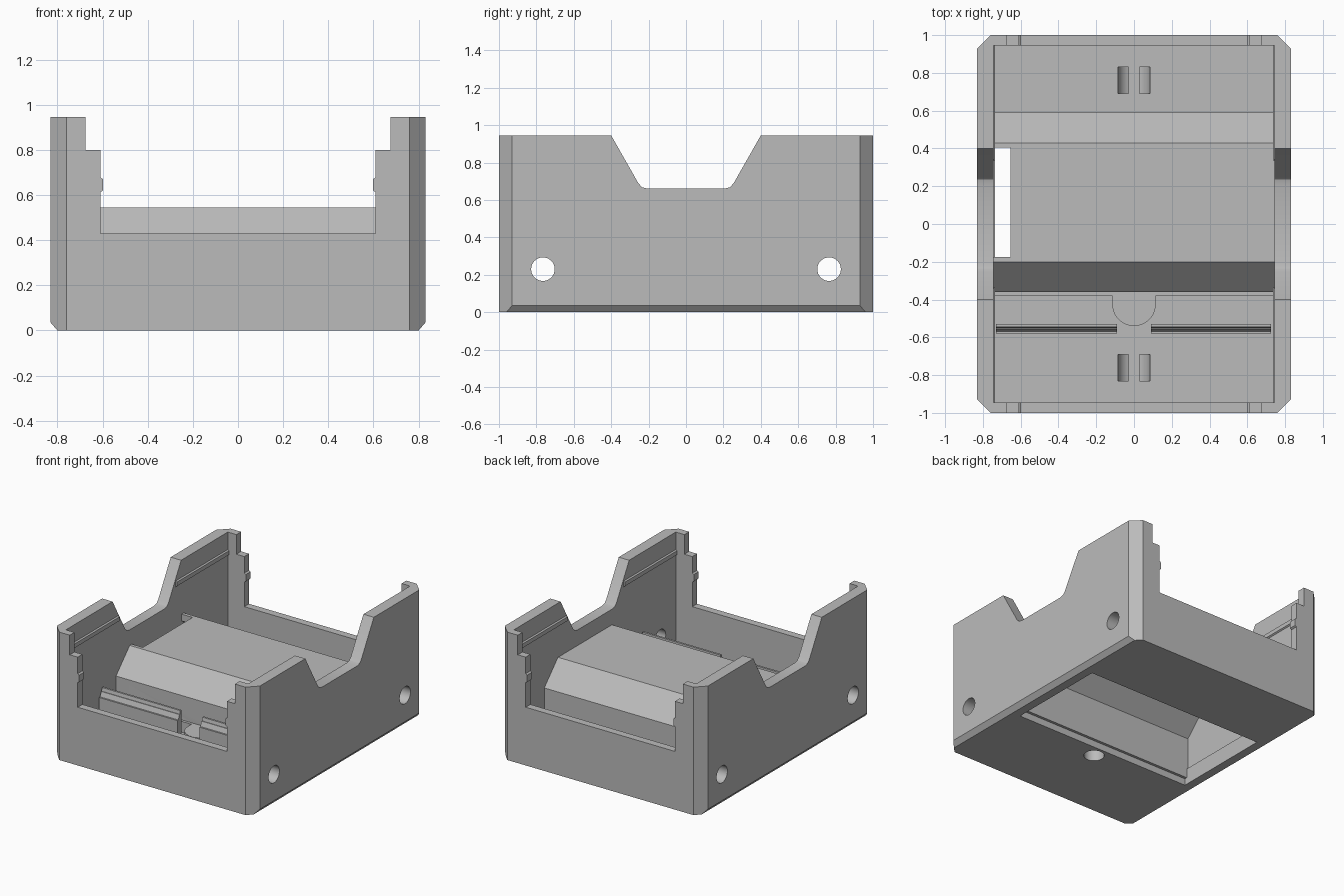
import bpy, bmesh, math
from mathutils import Vector

if "Cube" in bpy.data.objects:
    bpy.data.objects.remove(bpy.data.objects["Cube"])

grey = bpy.data.materials.new("matte grey")
grey.diffuse_color = (0.5, 0.5, 0.5, 1)
grey.use_nodes = True
grey.node_tree.nodes["Principled BSDF"].inputs["Base Color"].default_value = grey.diffuse_color

FLOOR, TOP = 0.12, 0.945


def finish(name, bm):
    bmesh.ops.recalc_face_normals(bm, faces=bm.faces)
    me = bpy.data.meshes.new(name)
    bm.to_mesh(me)
    bm.free()
    me.materials.append(grey)
    ob = bpy.data.objects.new(name, me)
    bpy.context.collection.objects.link(ob)
    return ob


def loft(name, rings):
    """Closed solid through matching rings of points."""
    bm = bmesh.new()
    vs = [[bm.verts.new(p) for p in r] for r in rings]
    n = len(vs[0])
    for a, b in zip(vs, vs[1:]):
        for i in range(n):
            j = (i + 1) % n
            bm.faces.new((a[i], a[j], b[j], b[i]))
    bm.faces.new(vs[0])
    bm.faces.new(vs[-1])
    return finish(name, bm)


def prism(name, pts, axis, lo, hi):
    """Extrude a 2D profile along one axis (other axes in x, y, z order)."""
    def at(p, t):
        q = list(p)
        q.insert("xyz".index(axis), t)
        return Vector(q)
    return loft(name, [[at(p, t) for p in pts] for t in (lo, hi)])


def box(name, x0, x1, y0, y1, z0, z1):
    return prism(name, [(x0, y0), (x1, y0), (x1, y1), (x0, y1)], "z", z0, z1)


def circle(cx, cy, r, n=32, a0=0.0, a1=2 * math.pi, closed=True):
    d = n if closed else n - 1
    return [(cx + r * math.cos(a0 + (a1 - a0) * i / d),
             cy + r * math.sin(a0 + (a1 - a0) * i / d)) for i in range(n)]


def cut(ob, cutter):
    m = ob.modifiers.new("cut", "BOOLEAN")
    m.operation = "DIFFERENCE"
    m.solver = "EXACT"
    m.object = cutter
    bpy.context.view_layer.objects.active = ob
    bpy.ops.object.modifier_apply(modifier=m.name)
    bpy.data.objects.remove(cutter, do_unlink=True)


# outer case: chamfered corners, lower side edges bevelled
def outline(x, y, z):
    return [(.76, -1, z), (x, -y, z), (x, y, z), (.76, 1, z),
            (-.76, 1, z), (-x, y, z), (-x, -y, z), (-.76, -1, z)]


case = loft("case", [outline(.80, .96, 0), outline(.83, .93, .035), outline(.83, .93, TOP)])
cut(case, box("interior", -.745, .745, -.945, .945, FLOOR, 1.3))

# stepped openings in the front and back walls
half = [(.61, .43), (.61, .80), (.675, .80), (.675, 1.3)]
cut(case, prism("end_opening", half + [(-x, z) for x, z in reversed(half)], "y", -1.2, 1.2))

# rounded dips in the side walls
half = [(.205, .66), (.235, .668), (.255, .69), (.40, TOP), (.40, 1.3)]
cut(case, prism("side_dip", half + [(-y, z) for y, z in reversed(half)], "x", -1.2, 1.2))

# screw holes through both side walls
for y in (-.765, .765):
    cut(case, prism("screw_hole", circle(y, .23, .063), "x", -1.2, 1.2))

# rail channel through the floor
cut(case, box("rail_channel", -.735, .735, -.335, .43, -.1, .3))

# curved cable tie tunnels in the floor
for y in (-.76, .76):
    arc = (circle(0, FLOOR, .085, 13, math.pi, 2 * math.pi, False)
           + circle(0, FLOOR, .03, 13, 2 * math.pi, math.pi, False))
    # raise both ends a little above the floor so the tunnel opens cleanly
    arc = [(-.085, .2)] + arc[:13] + [(.085, .2), (.03, .2)] + arc[13:] + [(-.03, .2)]
    cut(case, prism("tie_tunnel", arc, "y", y - .07, y + .07))

# hollow rail cover with sloped shoulders
cover = prism("rail_cover", [
    (-.36, .05), (-.36, .38), (-.20, .545), (.43, .545), (.59, .38), (.59, .05),
    (.54, .05), (.54, .36), (.41, .495), (-.18, .495), (-.315, .36), (-.315, .05)],
    "x", -.75, .75)
cut(cover, box("cover_window", -.746, -.655, -.175, .405, .4, .7))

# low ledge in front of the rail cover
ledge = box("cover_ledge", -.75, .75, -.38, -.35, .05, .2)

# rounded release boss with a pit underneath
boss_pts = [(.115, -.352)] + [(-.115, -.352)] + circle(0, -.425, .115, 25, math.pi, 2 * math.pi, False)
boss = prism("release_boss", boss_pts, "z", .05, .2)
for ob in (case, boss, ledge, cover):
    cut(ob, prism("boss_pit", circle(0, -.425, .07), "z", -.1, .165))

# two-part upright fence with a sloped top
fence = [(-.58, .1), (-.58, .31), (-.568, .31), (-.555, .345), (-.55, .345),
         (-.545, .37), (-.53, .37), (-.53, .1)]
for name, x0, x1 in (("left_fence", -.73, -.09), ("right_fence", .09, .725)):
    prism(name, fence, "x", x0, x1)

# snap beads along the side walls and on the opening posts
for s, side in ((-1, "left"), (1, "right")):
    for t, end in ((-1, "front"), (1, "back")):
        prism(f"{side}_{end}_wall_bead",
              [(s * .75, .77), (s * .735, .78), (s * .735, .81), (s * .75, .82)],
              "y", t * .335, t * .95)
        prism(f"{side}_{end}_post_bead",
              [(s * .62, .605), (s * .598, .62), (s * .598, .67), (s * .62, .685)],
              "y", t * .945, t * 1.0)

# smooth only the round surfaces
for ob in bpy.context.scene.objects:
    ob.select_set(True)
bpy.context.view_layer.objects.active = case
bpy.ops.object.shade_smooth_by_angle(angle=math.radians(25))
